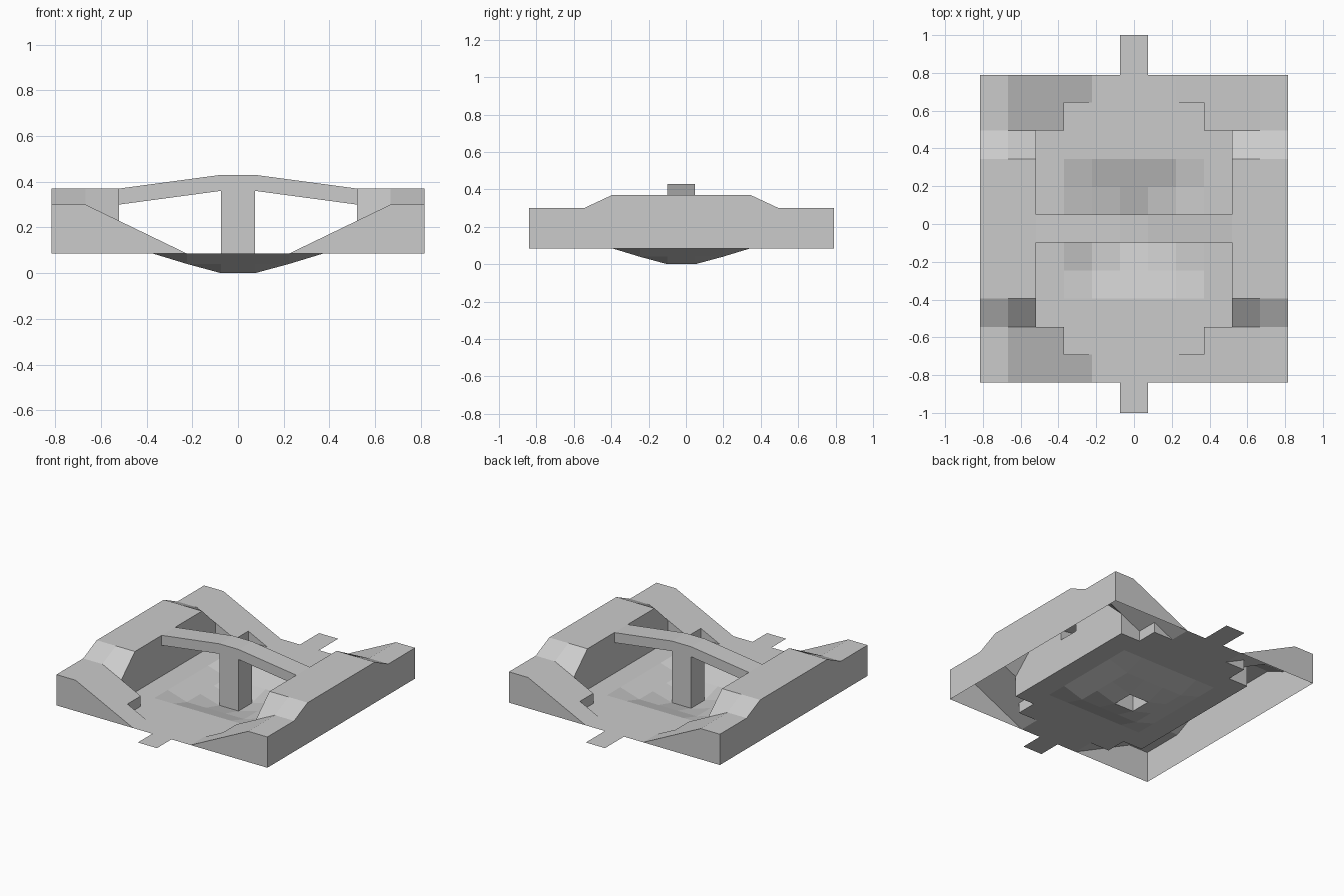
import bpy, bmesh

if "Cube" in bpy.data.objects:
    bpy.data.objects.remove(bpy.data.objects["Cube"])

# Quarter-grid lines, the same in x and y (the body is symmetric about y = -0.025)
G = [0, 0.074, 0.222, 0.37, 0.52, 0.667, 0.815]
N = len(G) - 1
FLOOR, YC = 0.085, -0.025
BOWL = {0: 0.0, 1: 0.0, 2: 0.04}


def floor_z(i, j):
    return BOWL.get(max(i, j), FLOOR)


def roof_z(i, j):
    if G[j] <= 0.37:
        return 0.37
    t = (G[i] - 0.222) / (0.667 - 0.222)
    return FLOOR + (0.30 - FLOOR) * min(max(t, 0), 1)


def raised(i, j):
    return i >= 4 or (i == 3 and j >= 4) or (i == 2 and j == 5)


def build(name, faces, mirror=True):
    bm = bmesh.new()
    for pts in faces:
        pts = list(dict.fromkeys(pts))
        if len(pts) > 2:
            bm.faces.new([bm.verts.new(p) for p in pts])
    bmesh.ops.remove_doubles(bm, verts=bm.verts[:], dist=1e-4)
    me = bpy.data.meshes.new(name)
    bm.to_mesh(me)
    bm.free()
    ob = bpy.data.objects.new(name, me)
    bpy.context.collection.objects.link(ob)
    ob.location.y = YC
    if mirror:
        m = ob.modifiers.new("Mirror", "MIRROR")
        m.use_axis = (True, True, False)
    return ob


def cell(i, j, z):
    return [(G[a], G[b], z(a, b)) for a, b in
            ((i, j), (i + 1, j), (i + 1, j + 1), (i, j + 1))]


def wall(a, b, top=roof_z, outward=False):
    """Upright face from the floor level to the roof between two grid points."""
    p, q = [(G[c[0]], G[c[1]]) for c in (a, b)]
    f = [(*p, FLOOR), (*q, FLOOR), (*q, top(*b)), (*p, top(*a))]
    return f if outward else f[::-1]


# Dished floor, open below the post and under the raised rims
cells = [(i, j) for i in range(N) for j in range(N)]
build("floor_pan", [cell(i, j, floor_z) for i, j in cells
                    if not raised(i, j) and (i, j) != (0, 0)])

# Side rims with ramped ends: roof, outer walls, stepped inner walls
rim = [cell(i, j, roof_z) for i, j in cells if raised(i, j)]
rim += [wall((N, j), (N, j + 1), outward=True) for j in range(N)]
rim += [wall((i, N), (i + 1, N)) for i in range(2, N)]
rim.append(wall((4, 0), (4, 1), top=lambda i, j: 0.30))
rim += [wall((4, j), (4, j + 1)) for j in (1, 2, 3)]
rim += [wall((3, 4), (4, 4), outward=True),
        wall((3, 4), (3, 5)),
        wall((2, 5), (3, 5), outward=True)]
build("side_rims", rim)

# Hollow arched bridge between the rims
w = G[1]
bridge = [
    [(0, 0, .43), (w, 0, .43), (w, w, .43), (0, w, .43)],
    [(w, 0, .43), (.52, 0, .37), (.52, w, .37), (w, w, .43)],
    [(w, 0, .36), (w, w, .36), (.52, w, .30), (.52, 0, .30)],
    [(0, w, .36), (0, w, .43), (w, w, .43), (w, w, .36)],
    [(w, w, .36), (w, w, .43), (.52, w, .37), (.52, w, .30)],
]
build("bridge", bridge)

# Hollow centre post, open at the bottom
build("centre_post", [
    [(w, 0, 0), (w, w, 0), (w, w, .36), (w, 0, .36)],
    [(w, w, 0), (0, w, 0), (0, w, .36), (w, w, .36)],
])

# Thin tabs at front and back
for name, y0, y1 in (("front_tab", -1 - YC, -G[N]), ("back_tab", G[N], 1 - YC)):
    build(name, [[(-w, y0, FLOOR), (w, y0, FLOOR), (w, y1, FLOOR), (-w, y1, FLOOR)]],
          mirror=False)
